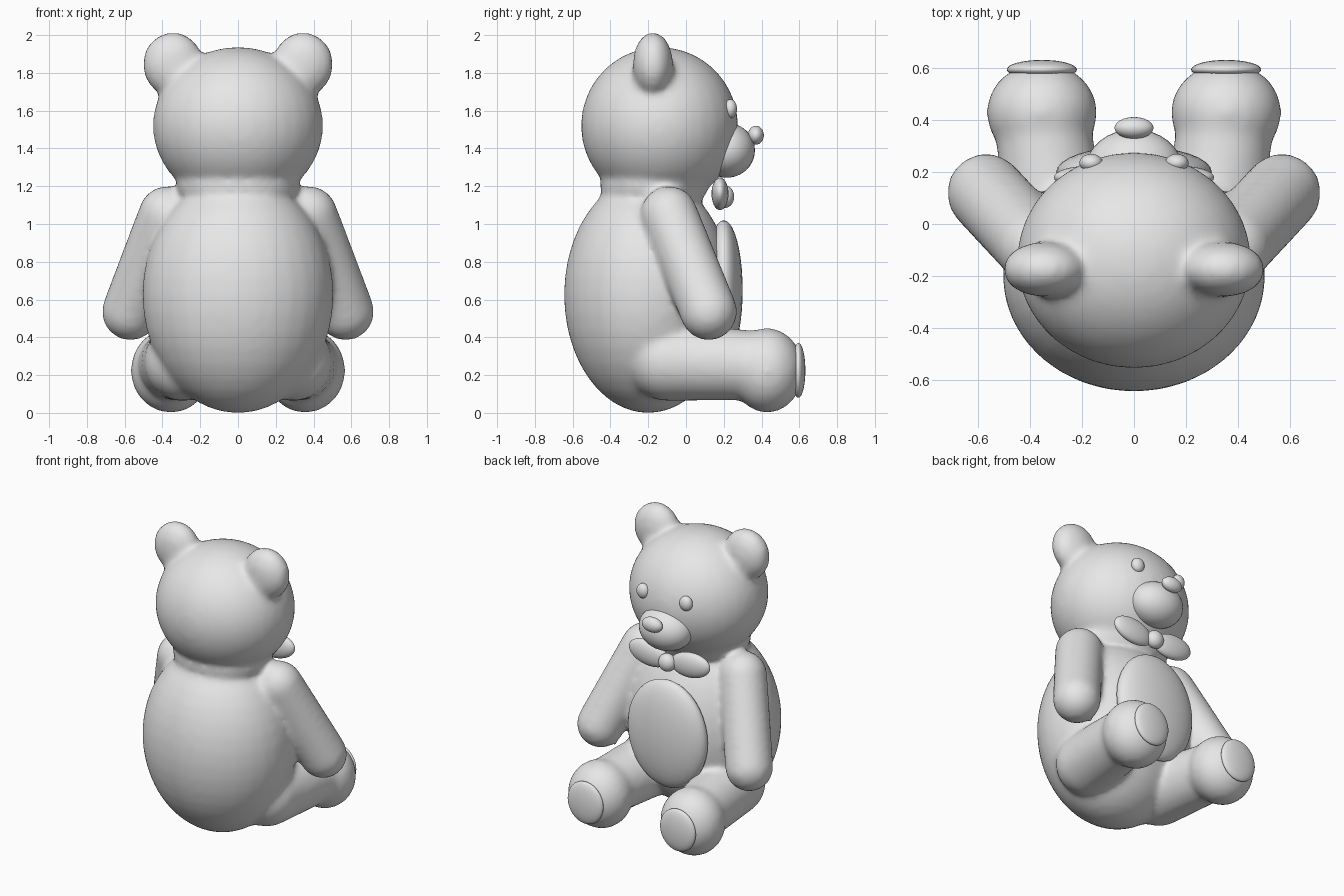
import bpy, bmesh
from mathutils import Matrix, Vector

cube = bpy.data.objects.get("Cube")
if cube:
    bpy.data.objects.remove(cube, do_unlink=True)

grey = bpy.data.materials.new("soft grey")
grey.use_nodes = True
grey.diffuse_color = (0.8, 0.8, 0.8, 1)
grey.node_tree.nodes["Principled BSDF"].inputs["Base Color"].default_value = (0.8, 0.8, 0.8, 1)


def ellipsoid(bm, centre, radii):
    """Add an ellipsoid and return its vertices."""
    matrix = Matrix.Translation(centre) @ Matrix.Diagonal((*radii, 1))
    return bmesh.ops.create_uvsphere(bm, u_segments=32, v_segments=20, radius=1, matrix=matrix)["verts"]


def limb(bm, start, r_start, end, r_end):
    """Add a tapered capsule as the hull of two balls."""
    ends = ellipsoid(bm, start, (r_start,) * 3) + ellipsoid(bm, end, (r_end,) * 3)
    old = {f for v in ends for f in v.link_faces}
    bmesh.ops.delete(bm, geom=list(old), context='FACES_ONLY')
    hull = bmesh.ops.convex_hull(bm, input=ends)
    inside = [g for g in hull["geom_interior"] if isinstance(g, bmesh.types.BMVert)]
    bmesh.ops.delete(bm, geom=inside, context='VERTS')


def finish(name, bm):
    """Turn the bmesh into a smooth grey object."""
    bmesh.ops.recalc_face_normals(bm, faces=bm.faces)
    for f in bm.faces:
        f.smooth = True
    mesh = bpy.data.meshes.new(name)
    bm.to_mesh(mesh)
    bm.free()
    mesh.materials.append(grey)
    obj = bpy.data.objects.new(name, mesh)
    bpy.context.collection.objects.link(obj)
    return obj


def part(name, centre, radii):
    bm = bmesh.new()
    ellipsoid(bm, centre, radii)
    return finish(name, bm)


# Plush skin: torso, head, ears, arms and legs melted into one surface
bm = bmesh.new()
ellipsoid(bm, (0, -0.2, 0.625), (0.5, 0.44, 0.62))
ellipsoid(bm, (0, -0.17, 1.2), (0.32, 0.28, 0.15))
ellipsoid(bm, (0, -0.14, 1.52), (0.445, 0.41, 0.41))
for s in (-1, 1):
    limb(bm, (s * 0.3, -0.17, 1.74), 0.11, (s * 0.34, -0.175, 1.82), 0.1)
    ellipsoid(bm, (s * 0.345, -0.175, 1.845), (0.155, 0.1, 0.165))
    limb(bm, (s * 0.375, -0.09, 1.05), 0.145, (s * 0.57, 0.12, 0.535), 0.145)
    limb(bm, (s * 0.29, -0.1, 0.27), 0.2, (s * 0.355, 0.4, 0.25), 0.175)
    ellipsoid(bm, (s * 0.355, 0.43, 0.225), (0.207, 0.185, 0.218))
skin = finish("plush_body", bm)

remesh = skin.modifiers.new("melt", 'REMESH')
remesh.mode = 'VOXEL'
remesh.voxel_size = 0.02
remesh.use_smooth_shade = True
soften = skin.modifiers.new("soften", 'SMOOTH')
soften.factor = 0.5
soften.iterations = 14
swell = skin.modifiers.new("swell", 'DISPLACE')
swell.mid_level = 0
swell.strength = 0.007

# Face and tummy
part("tummy_patch", (0, 0.2, 0.65), (0.3, 0.1, 0.37))
part("muzzle", (0, 0.215, 1.39), (0.185, 0.15, 0.145))
part("nose", (0, 0.37, 1.47), (0.075, 0.042, 0.05))

# Bow tie
part("bow_knot", (0, 0.205, 1.145), (0.06, 0.05, 0.06))

# Paired details
for side, s in (("left", -1), ("right", 1)):
    part(side + "_eye", (s * 0.165, 0.235, 1.61), (0.045, 0.035, 0.05))
    part(side + "_foot_pad", (s * 0.355, 0.595, 0.225), (0.135, 0.037, 0.145))
    loop = part(side + "_bow_loop", (0, 0, 0), (0.15, 0.045, 0.085))
    loop.location = Vector((s * 0.16, 0.18, 1.16))
    loop.rotation_euler = (0, -s * 0.12, 0)
